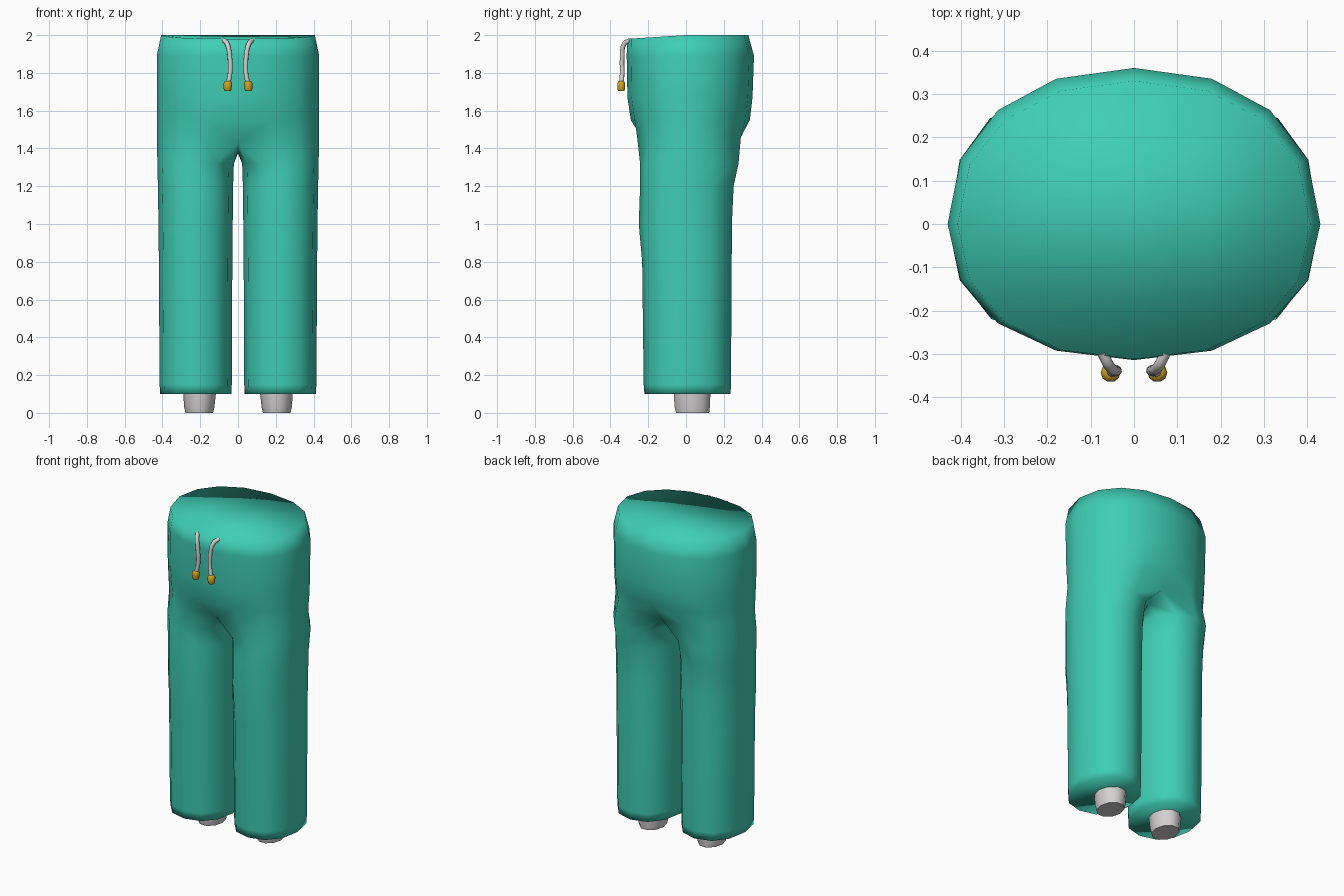
import bpy, bmesh, math
from mathutils import Vector

if "Cube" in bpy.data.objects:
    bpy.data.objects.remove(bpy.data.objects["Cube"])


def material(name, rgb):
    m = bpy.data.materials.new(name)
    m.diffuse_color = (*rgb, 1)
    m.use_nodes = True
    m.node_tree.nodes["Principled BSDF"].inputs["Base Color"].default_value = m.diffuse_color
    return m


teal = material("teal_cloth", (0.05, 0.62, 0.46))
grey = material("light_grey", (0.66, 0.64, 0.64))
gold = material("gold", (0.60, 0.36, 0.02))


def finish(bm, name, mat, sharp=None):
    bmesh.ops.recalc_face_normals(bm, faces=bm.faces)
    mesh = bpy.data.meshes.new(name)
    bm.to_mesh(mesh)
    bm.free()
    obj = bpy.data.objects.new(name, mesh)
    bpy.context.collection.objects.link(obj)
    mesh.materials.append(mat)
    bpy.context.view_layer.objects.active = obj
    obj.select_set(True)
    if sharp:
        bpy.ops.object.shade_smooth_by_angle(angle=math.radians(sharp))
    else:
        bpy.ops.object.shade_smooth()
    obj.select_set(False)
    return obj


def oval(deg, cx, rx, yf, yb, power=2.2):
    """Point on a slightly squared oval with separate front and back depth."""
    a = math.radians(deg)
    c, s = math.cos(a), math.sin(a)
    x = cx + rx * math.copysign(abs(c) ** (2 / power), c)
    y = abs(s) ** (2 / power) * (yb if s > 0 else yf)
    return x, y


def bridge(bm, a, b, closed):
    n = len(a)
    for i in range(n if closed else n - 1):
        j = (i + 1) % n
        bm.faces.new((a[i], a[j], b[j], b[i]))


# Trousers: one half, leg rings up to the crotch, then half rings for the hips
bm = bmesh.new()
legs = [  # z, outer x, inner x, front y, back y
    (0.10, 0.412, 0.035, -0.220, 0.236),
    (0.15, 0.415, 0.033, -0.224, 0.238),
    (0.80, 0.419, 0.030, -0.232, 0.242),
    (1.00, 0.421, 0.028, -0.250, 0.243),
    (1.20, 0.424, 0.026, -0.243, 0.252),
    (1.32, 0.427, 0.022, -0.243, 0.278),
]
prev = None
for z, xo, xi, yf, yb in legs:
    ring = []
    for k in range(12):
        x, y = oval(-120 + 30 * k, (xo + xi) / 2, (xo - xi) / 2, yf, yb)
        ring.append(bm.verts.new((x, y, z)))
    if prev:
        bridge(bm, prev, ring, True)
    else:
        bm.faces.new(ring)
    prev = ring

# Crotch ring: outer half oval plus a sagging seam on the centre plane
ring = []
for k in range(9):
    x, y = oval(-90 + 22.5 * k, 0, 0.429, -0.278, 0.312)
    z = 1.46
    if k in (0, 8):
        x, y, z = 0, y * 0.78, 1.43
    ring.append(bm.verts.new((x, y, z)))
for y, z in ((0.13, 1.39), (0.0, 1.375), (-0.11, 1.385)):
    ring.append(bm.verts.new((0, y, z)))
bridge(bm, prev, ring, True)
prev = ring[:9]

# Hips and waist
for z, rx, yf, yb in ((1.55, 0.43, -0.292, 0.338), (1.67, 0.43, -0.31, 0.352),
                      (1.89, 0.43, -0.314, 0.36), (2.0, 0.407, -0.312, 0.33)):
    ring = []
    for k in range(9):
        x, y = oval(-90 + 22.5 * k, 0, rx, yf, yb)
        if k in (0, 8):
            x = 0
        dip = 0.02 * max(0, -y / 0.312) if z == 2.0 else 0
        ring.append(bm.verts.new((x, y, z - dip)))
    bridge(bm, prev, ring, False)
    prev = ring
bm.faces.new(prev)
bmesh.ops.mirror(bm, geom=bm.verts[:] + bm.edges[:] + bm.faces[:],
                 axis='X', merge_dist=0.0005)
finish(bm, "trousers", teal)


def stack(name, mat, rings, sides, sharp):
    """Closed tube from (centre, rx, ry) rings stacked along z."""
    bm = bmesh.new()
    prev = None
    for (cx, cy, cz), rx, ry in rings:
        ring = [bm.verts.new((cx + rx * math.cos(math.tau * i / sides),
                              cy + ry * math.sin(math.tau * i / sides), cz))
                for i in range(sides)]
        if prev:
            bridge(bm, prev, ring, True)
        else:
            bm.faces.new(ring)
        prev = ring
    bm.faces.new(prev)
    return finish(bm, name, mat, sharp)


def cord(name, points, radius, sides=8):
    """Tube swept along a smooth path."""
    curve = bpy.data.curves.new(name, 'CURVE')
    curve.dimensions = '3D'
    curve.bevel_depth = radius
    curve.bevel_resolution = 2
    curve.resolution_u = 4
    curve.use_fill_caps = True
    sp = curve.splines.new('BEZIER')
    sp.bezier_points.add(len(points) - 1)
    for bp, p in zip(sp.bezier_points, points):
        bp.co = Vector(p)
        bp.handle_left_type = bp.handle_right_type = 'AUTO'
    obj = bpy.data.objects.new(name, curve)
    bpy.context.collection.objects.link(obj)
    curve.materials.append(grey)


for side, s in (("left", -1), ("right", 1)):
    # Ankle stub below the hem
    stack(side + "_ankle", grey,
          [((s * 0.205, 0.035, 0.0), 0.073, 0.092),
           ((s * 0.205, 0.033, 0.03), 0.080, 0.098),
           ((s * 0.203, 0.032, 0.12), 0.088, 0.103)], 10, 50)
    # Drawstring and its metal tip
    cord(side + "_drawstring",
         [(s * 0.074, -0.295, 1.972), (s * 0.058, -0.326, 1.955),
          (s * 0.043, -0.338, 1.88), (s * 0.042, -0.338, 1.80),
          (s * 0.053, -0.342, 1.74)], 0.0125)
    stack(side + "_drawstring_tip", gold,
          [((s * 0.055, -0.343, 1.705), 0.017, 0.017),
           ((s * 0.055, -0.343, 1.715), 0.021, 0.021),
           ((s * 0.054, -0.343, 1.745), 0.023, 0.022),
           ((s * 0.053, -0.342, 1.757), 0.015, 0.015)], 10, 60)
